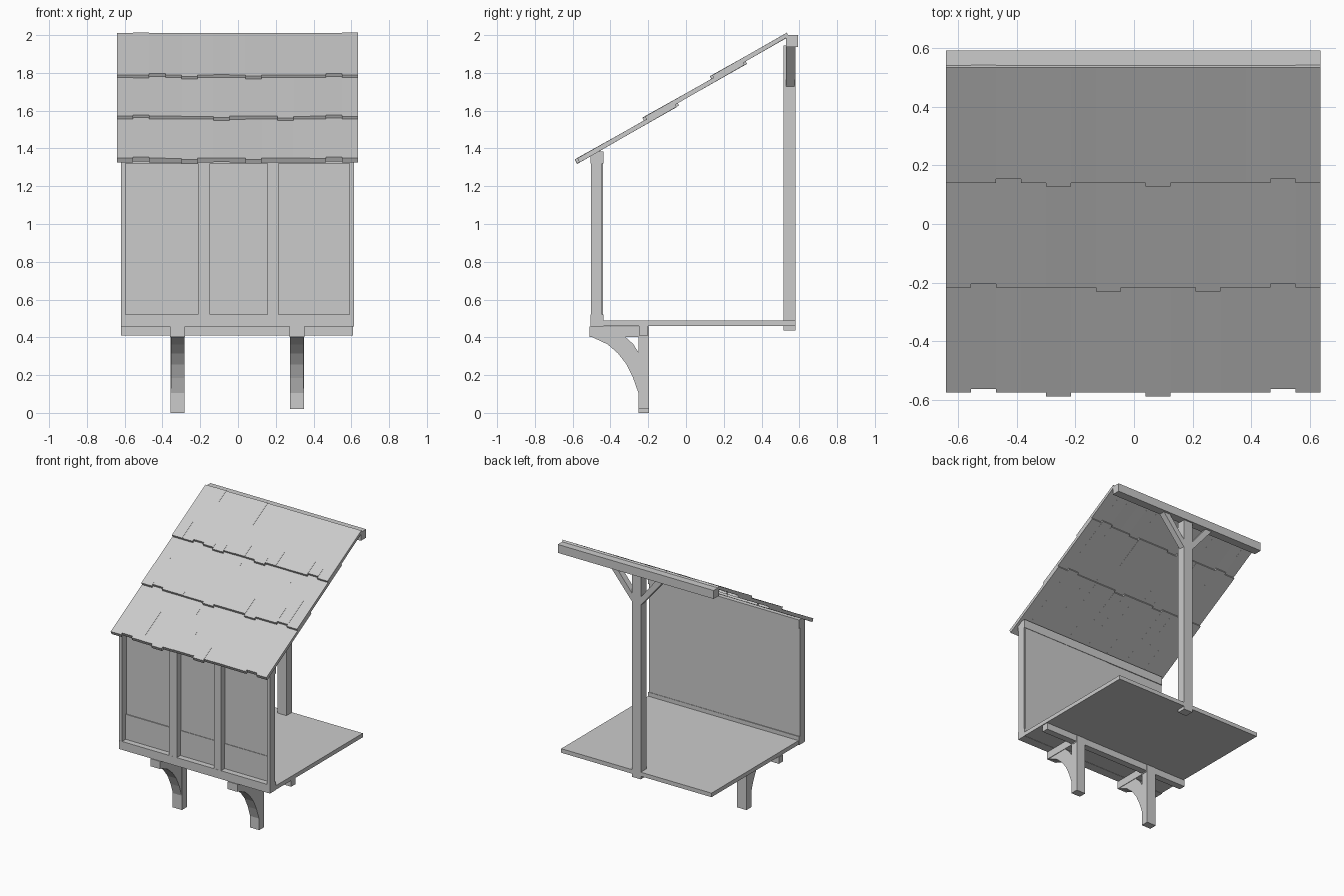
import bpy, bmesh, math, random
from mathutils import Vector

random.seed(4)
if "Cube" in bpy.data.objects:
    bpy.data.objects.remove(bpy.data.objects["Cube"], do_unlink=True)

GREY = (0.6, 0.6, 0.6, 1)
mat = bpy.data.materials.new("plain grey")
mat.use_nodes = True
mat.diffuse_color = GREY
mat.node_tree.nodes["Principled BSDF"].inputs["Base Color"].default_value = GREY


def finish(name, bm):
    bmesh.ops.recalc_face_normals(bm, faces=bm.faces)
    mesh = bpy.data.meshes.new(name)
    bm.to_mesh(mesh)
    bm.free()
    mesh.materials.append(mat)
    obj = bpy.data.objects.new(name, mesh)
    bpy.context.collection.objects.link(obj)
    return obj


def extrude(bm, outline, offset):
    """Solid made by sweeping a flat outline along an offset."""
    face = bm.faces.new([bm.verts.new(p) for p in outline])
    new = bmesh.ops.extrude_face_region(bm, geom=[face])["geom"]
    verts = [g for g in new if isinstance(g, bmesh.types.BMVert)]
    bmesh.ops.translate(bm, verts=verts, vec=Vector(offset))


def prism_x(bm, outline, x0, x1):
    extrude(bm, [(x0, y, z) for y, z in outline], (x1 - x0, 0, 0))


def box(name, x0, x1, y0, y1, z0, z1):
    bm = bmesh.new()
    prism_x(bm, [(y0, z0), (y1, z0), (y1, z1), (y0, z1)], x0, x1)
    return finish(name, bm)


# Floor and the joist carrying it
box("floor", -0.615, 0.615, -0.445, 0.58, 0.46, 0.49)
box("floor_joist", -0.62, 0.61, -0.25, -0.2, 0.41, 0.459)

# Two wall brackets: post, arm and curved brace
BRACE = [(-0.505, 0.405), (-0.415, 0.363), (-0.36, 0.315), (-0.315, 0.257),
         (-0.28, 0.185), (-0.25, 0.1), (-0.245, 0.31), (-0.28, 0.365), (-0.325, 0.405)]
for side, x, foot in (("right", -0.32, 0.0), ("left", 0.312, 0.02)):
    box(side + "_bracket_post", x - 0.038, x + 0.038, -0.252, -0.195, foot, 0.457)
    box(side + "_bracket_arm", x - 0.04, x + 0.04, -0.51, -0.2, 0.402, 0.458)
    bm = bmesh.new()
    prism_x(bm, BRACE, x - 0.036, x + 0.036)
    finish(side + "_bracket_brace", bm)

# Front wall frame
box("wall_sill", -0.62, 0.615, -0.505, -0.437, 0.458, 0.52)
box("wall_top_rail", -0.62, 0.615, -0.505, -0.437, 1.32, 1.383)
STUDS = [(-0.62, -0.595), (-0.212, -0.148), (0.155, 0.215), (0.59, 0.615)]
for i, (x0, x1) in enumerate(STUDS):
    box(f"wall_stud_{i + 1}", x0, x1, -0.504, -0.445, 0.52, 1.32)

# Boards filling the frame, with a slightly raised lower board
box("wall_board_right", -0.61, -0.125, -0.456, -0.443, 0.5, 1.35)
box("wall_board_left", -0.125, 0.605, -0.459, -0.440, 0.5, 1.35)
for i in range(3):
    box(f"kick_board_{i + 1}", STUDS[i][1], STUDS[i + 1][0], -0.463, -0.455, 0.52, 0.705)

# Back post, ridge beam and diagonal braces
box("back_post", -0.036, 0.036, 0.515, 0.58, 0.437, 1.945)
box("ridge_beam", -0.64, 0.635, 0.53, 0.592, 1.938, 2.0)
for side, s in (("right", -1), ("left", 1)):
    bm = bmesh.new()
    outline = [(0.03, 1.72), (0.03, 1.78), (0.16, 1.94), (0.215, 1.94)]
    extrude(bm, [(s * x, 0.53, z) for x, z in outline], (0, 0.045, 0))
    finish(side + "_post_brace", bm)

# Roof: three overlapping rows of narrow planks, some set in or out
SLOPE, WIDTH, THICK = 0.555, 0.085, 0.025
ROWS = [
    ("lower", -0.575, 1.328, -0.05, {1: 1, 4: -1, 8: -1, 13: 1}),
    ("middle", -0.217, 1.549, 0.31, {1: 1, 6: -1, 10: -1, 13: 1}),
    ("upper", 0.14, 1.768, 0.545, {2: 1, 4: -1, 8: -1, 13: 1}),
]
for row, front, base, back, shifts in ROWS:
    bm = bmesh.new()
    for k in range(15):
        move = shifts.get(k, 0) * 0.013
        y0 = front + move
        y1 = back + (move if row != "upper" else 0)
        lift = random.uniform(-0.0015, 0.0015)
        z0 = base + (y0 - front) * SLOPE + lift
        z1 = base + (y1 - front) * SLOPE - lift
        lean = THICK * 0.45
        x = -0.64 + k * WIDTH
        prism_x(bm, [(y0 + lean, z0 - 0.002), (y1, z1), (y1 - lean, z1 + THICK - lean * SLOPE),
                     (y0, z0 + THICK - 0.004)], x, x + WIDTH)
    finish(row + "_roof_planks", bm)
